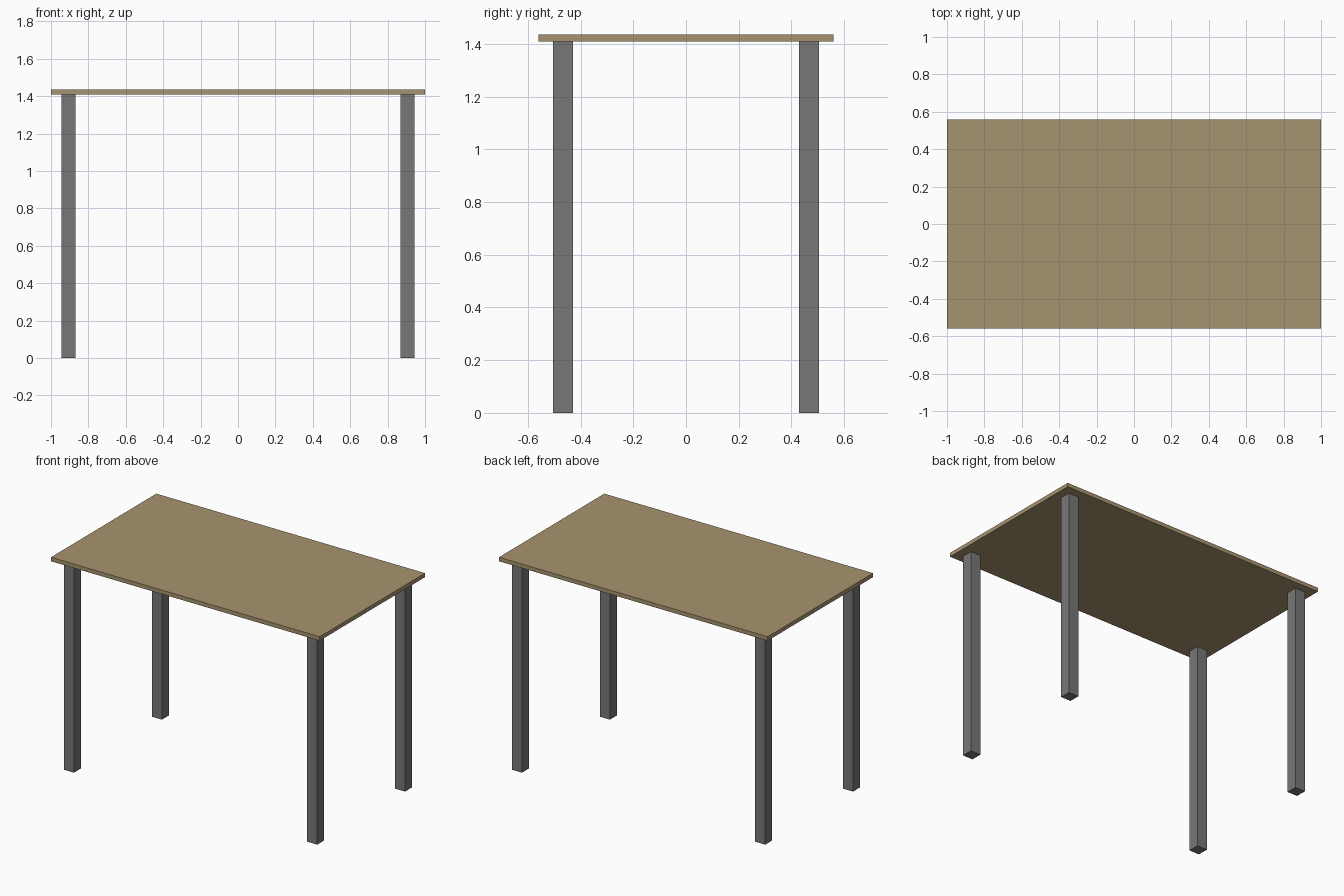
import bpy

cube = bpy.data.objects.get("Cube")
if cube:
    bpy.data.objects.remove(cube, do_unlink=True)


def make_material(name, color):
    mat = bpy.data.materials.new(name)
    mat.use_nodes = True
    mat.diffuse_color = color
    mat.node_tree.nodes["Principled BSDF"].inputs["Base Color"].default_value = color
    return mat


def box(name, center, size, mat):
    bpy.ops.mesh.primitive_cube_add(size=1, location=center)
    obj = bpy.context.object
    obj.name = name
    obj.scale = size
    bpy.ops.object.transform_apply(location=False, rotation=False, scale=True)
    obj.data.materials.append(mat)
    return obj


wood = make_material("tan wood", (0.39, 0.296, 0.162, 1))
metal = make_material("grey metal", (0.184, 0.184, 0.184, 1))

HEIGHT, THICK = 1.435, 0.027
LEG_TOP = HEIGHT - THICK
LEG_W = 0.075

# Thin rectangular top
box("table_top", (0, 0, HEIGHT - THICK / 2), (2.0, 1.12, THICK), wood)

# Four square legs, set in from the corners
for side, sx in (("left", 1), ("right", -1)):
    for end, sy in (("front", -1), ("back", 1)):
        box(f"{end}_{side}_leg", (sx * 0.905, sy * 0.467, LEG_TOP / 2),
            (LEG_W, LEG_W, LEG_TOP), metal)
